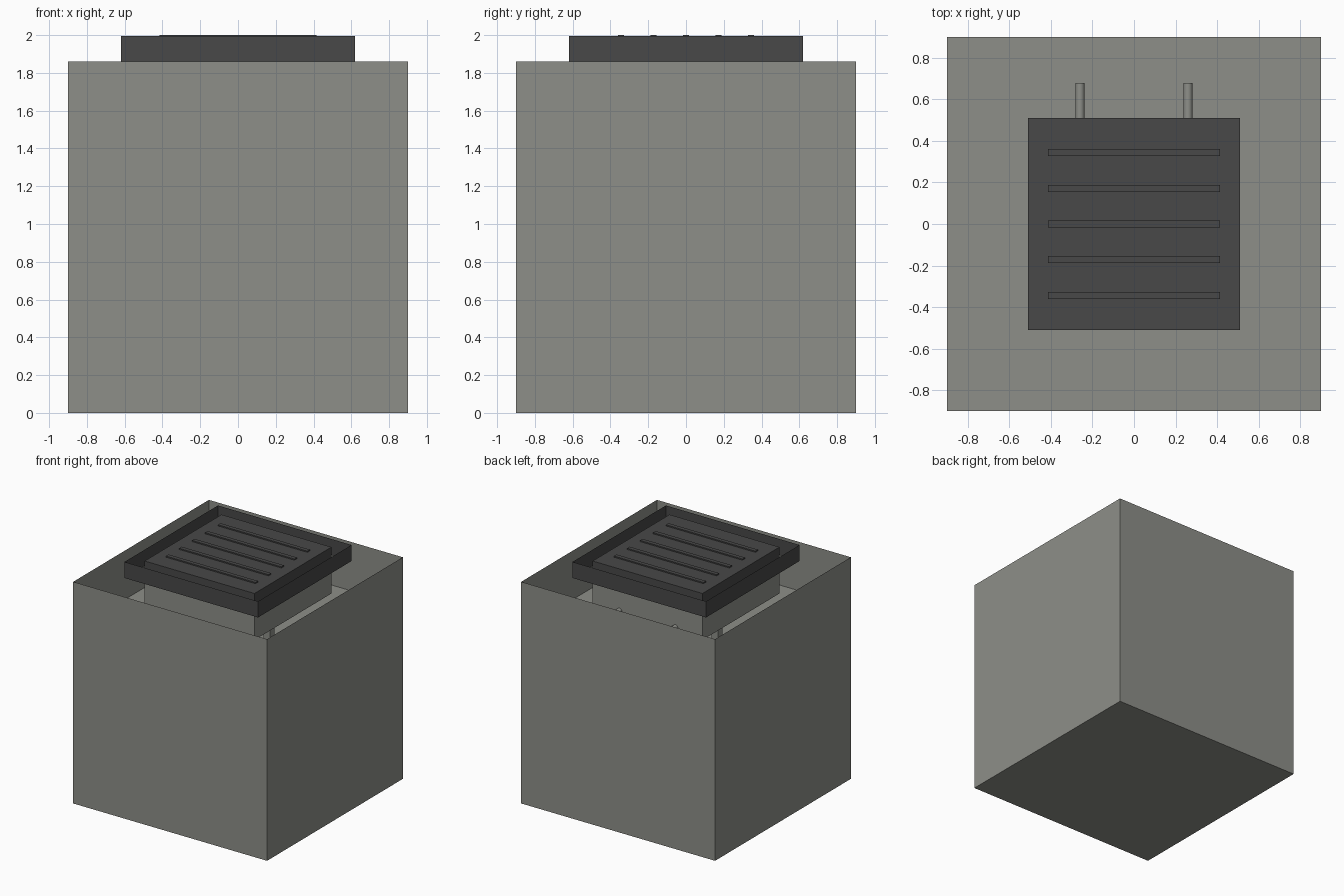
import bpy, bmesh, math
from mathutils import Matrix

if "Cube" in bpy.data.objects:
    bpy.data.objects.remove(bpy.data.objects["Cube"])


def material(name, r, g, b):
    m = bpy.data.materials.new(name)
    m.diffuse_color = (r, g, b, 1)
    m.use_nodes = True
    m.node_tree.nodes["Principled BSDF"].inputs["Base Color"].default_value = m.diffuse_color
    return m


GREY = material("stone_grey", 0.27, 0.275, 0.25)
DARK = material("charcoal", 0.065, 0.065, 0.065)


def finish(name, bm, mat):
    me = bpy.data.meshes.new(name)
    bm.to_mesh(me)
    bm.free()
    me.materials.append(mat)
    ob = bpy.data.objects.new(name, me)
    bpy.context.collection.objects.link(ob)
    return ob


def block(name, x, y, z, mat, open_top=False, open_bottom=False):
    """Box from (min, max) ranges, optionally without its top or bottom."""
    bm = bmesh.new()
    size = [r[1] - r[0] for r in (x, y, z)]
    mid = [(r[0] + r[1]) / 2 for r in (x, y, z)]
    bmesh.ops.create_cube(bm, size=1, matrix=Matrix.Translation(mid) @ Matrix.Diagonal((*size, 1)))
    bm.normal_update()
    gone = [f for f in bm.faces
            if (open_top and f.normal.z > 0.5) or (open_bottom and f.normal.z < -0.5)]
    bmesh.ops.delete(bm, geom=gone, context='FACES')
    return finish(name, bm, mat)


def square(h):
    return (-h, h)


# Outer shell: thin walls, open top, with a raised floor inside
block("outer_shell", square(0.9), square(0.9), (0, 1.86), GREY, open_top=True)
bm = bmesh.new()
bmesh.ops.create_grid(bm, x_segments=1, y_segments=1, size=0.9,
                      matrix=Matrix.Translation((0, 0, 1.45)))
finish("inner_floor", bm, GREY)

# Inner block with dark cap
block("inner_block", square(0.51), square(0.51), (1.60, 1.86), GREY, open_top=True)
block("cap", square(0.51), square(0.51), (1.86, 1.99), DARK, open_bottom=True)

# Thin collar around the cap, open above and below
block("collar", square(0.62), square(0.62), (1.86, 1.995), DARK, True, True)

# Grip ribs on the cap
for i in range(5):
    y = (i - 2) * 0.172
    block(f"grip_rib_{i + 1}", square(0.415), (y - 0.017, y + 0.017), (1.985, 2.0), DARK)

# Rods at the back and small supports below the block
for s in (-1, 1):
    bm = bmesh.new()
    bmesh.ops.create_cone(bm, cap_ends=True, segments=16, radius1=0.022, radius2=0.022, depth=0.20,
                          matrix=Matrix.Translation((s * 0.26, 0.58, 1.64))
                          @ Matrix.Rotation(math.pi / 2, 4, 'X'))
    for f in bm.faces:
        f.smooth = len(f.verts) == 4
    finish("back_rod_" + ("left" if s < 0 else "right"), bm, GREY)
    cx, cy = s * 0.44, -s * 0.22
    block("support_" + ("left" if s < 0 else "right"),
          (cx - 0.03, cx + 0.03), (cy - 0.03, cy + 0.03), (1.45, 1.60), GREY)
